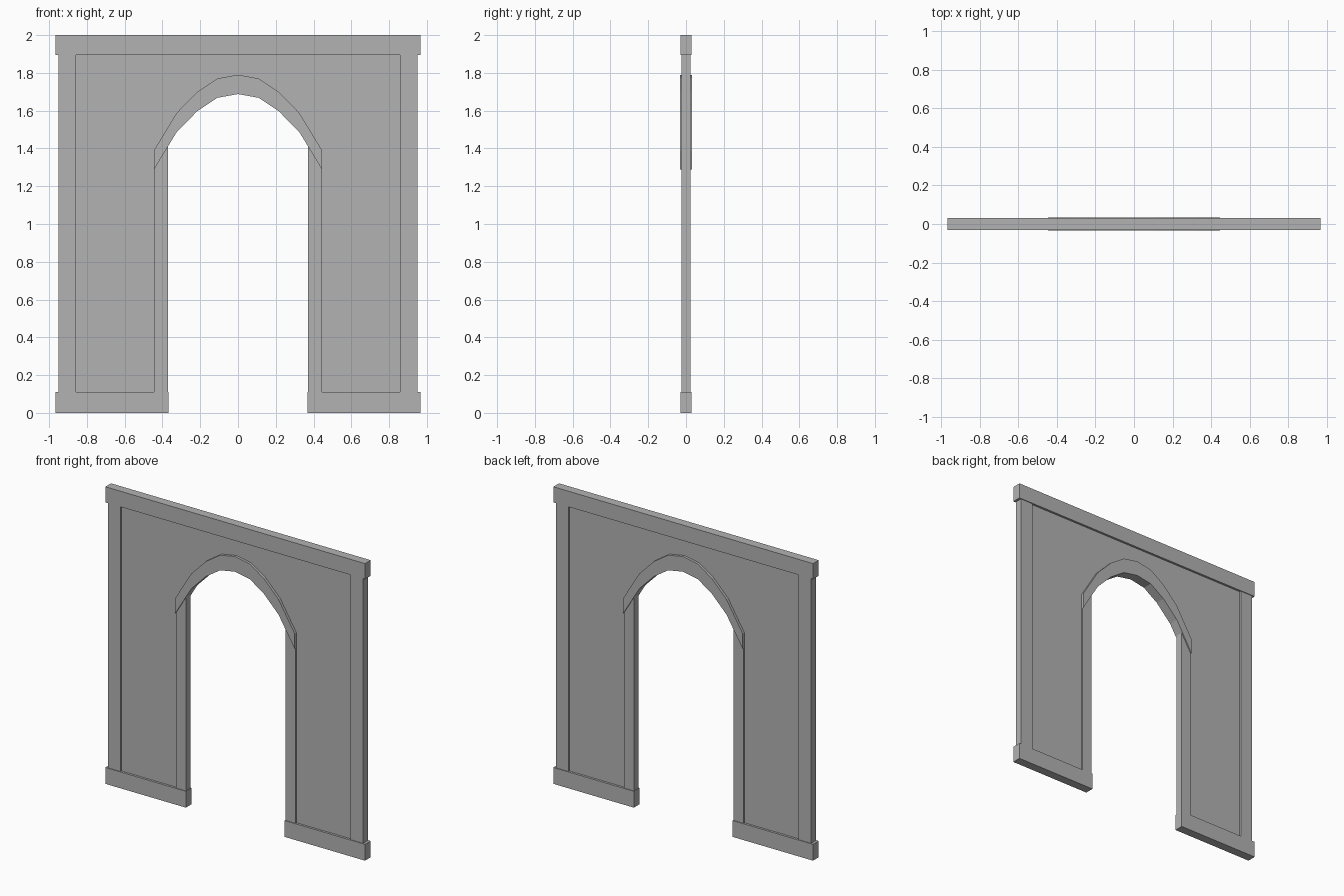
import bpy
import bmesh

cube = bpy.data.objects.get("Cube")
if cube:
    bpy.data.objects.remove(cube, do_unlink=True)

stone = bpy.data.materials.new("grey stone")
stone.use_nodes = True
GREY = (0.45, 0.45, 0.45, 1.0)
stone.diffuse_color = GREY
stone.node_tree.nodes["Principled BSDF"].inputs["Base Color"].default_value = GREY


def prism(name, outline, half):
    """Extrude an (x, z) outline through y from -half to +half."""
    bm = bmesh.new()
    face = bm.faces.new([bm.verts.new((x, -half, z)) for x, z in outline])
    moved = bmesh.ops.extrude_face_region(bm, geom=[face], use_keep_orig=True)["geom"]
    verts = [v for v in moved if isinstance(v, bmesh.types.BMVert)]
    bmesh.ops.translate(bm, verts=verts, vec=(0, 2 * half, 0))
    bmesh.ops.recalc_face_normals(bm, faces=bm.faces)
    mesh = bpy.data.meshes.new(name)
    bm.to_mesh(mesh)
    bm.free()
    mesh.materials.append(stone)
    obj = bpy.data.objects.new(name, mesh)
    bpy.context.collection.objects.link(obj)
    return obj


def rect(x0, x1, z0, z1):
    return [(x0, z0), (x1, z0), (x1, z1), (x0, z1)]


def mirrored(half_points):
    """Complete a left-side run that starts on the centre line."""
    return [(-x, z) for x, z in reversed(half_points[1:])] + half_points


# Depths: recessed panel, raised frame, bands, arch
PANEL, FRAME, BAND, ARCH = 0.015, 0.025, 0.03, 0.033
WIDE, WALL, INSET = 0.967, 0.95, 0.857
OPEN, JAMB = 0.37, 0.445
BASE_TOP, BAND_LOW = 0.11, 1.895

# Faceted pointed arch moulding, a strip of constant height
crown = mirrored([(0, 1.79), (0.11, 1.77), (0.215, 1.70), (0.325, 1.588), (JAMB, 1.39)])
soffit = [(x, z - 0.102) for x, z in crown]
prism("arch_moulding", crown + soffit[::-1], ARCH)

# Recessed wall panel, its opening edge hidden inside jambs and moulding
core = [(x, z - 0.05) for x, z in crown[1:-1]]
gap = 0.41
outline = ([(-0.9, 0.05), (-gap, 0.05), (-gap, 1.397)] + core
           + [(gap, 1.397), (gap, 0.05), (0.9, 0.05), (0.9, 1.95), (-0.9, 1.95)])
prism("wall_panel", outline, PANEL)

# Top band
prism("top_band", rect(-WIDE, WIDE, BAND_LOW, 2.0), BAND)

# Stiles, jambs and base blocks on each side
for side, s in (("left", 1), ("right", -1)):
    prism(side + "_stile", rect(s * INSET, s * WALL, 0.05, 1.95), FRAME)
    prism(side + "_jamb", [(s * OPEN, 0.05), (s * JAMB, 0.05),
                           (s * JAMB, 1.34), (s * OPEN, 1.46)], FRAME)
    prism(side + "_base", rect(s * (OPEN - 0.003), s * WIDE, 0, BASE_TOP), BAND)
